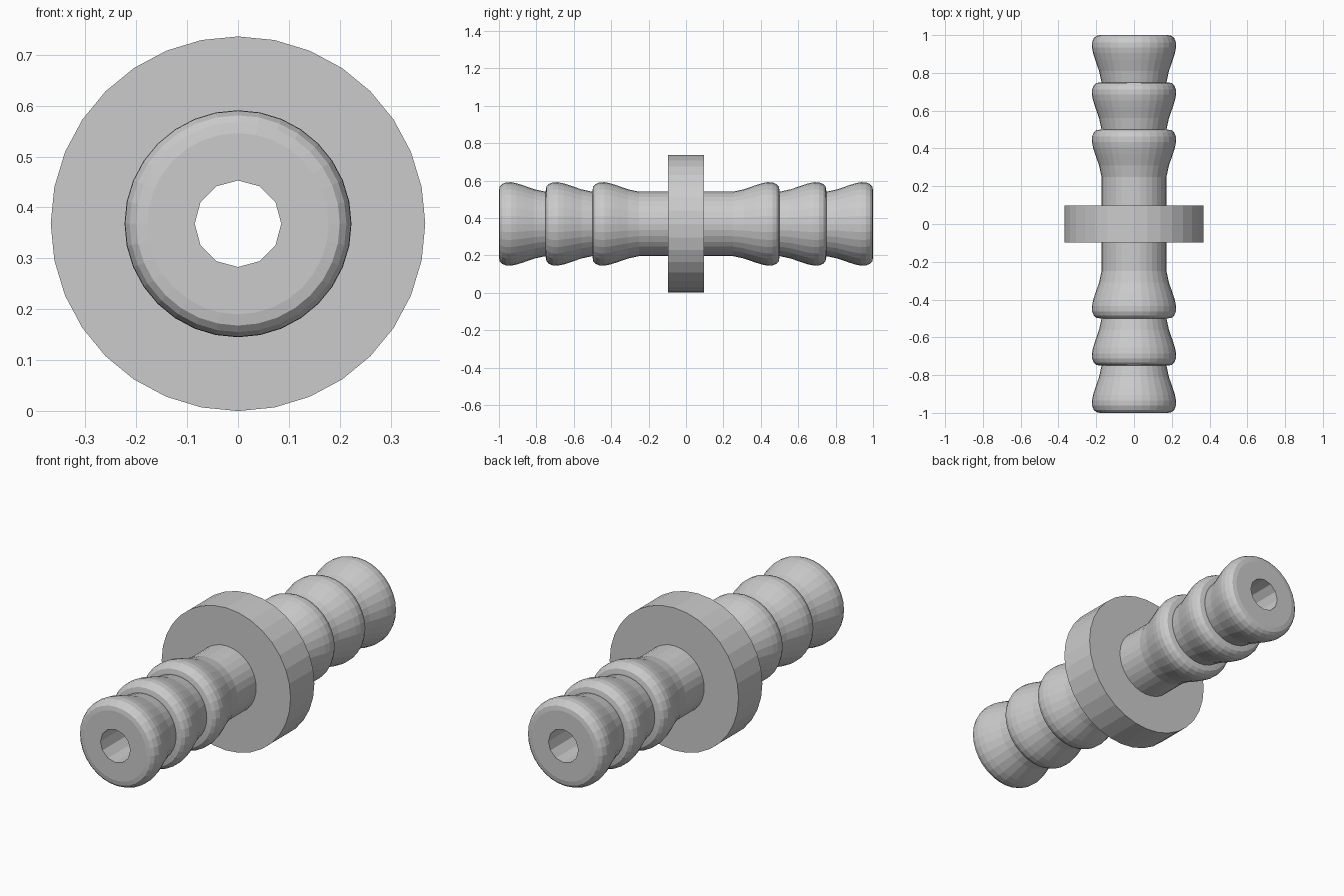
import bpy, bmesh, math
from mathutils import Vector

if "Cube" in bpy.data.objects:
    bpy.data.objects.remove(bpy.data.objects["Cube"])

AXIS_Z = 0.368      # height of the centre line
COLLAR_R = 0.368
NECK_R = 0.172


def lathe(name, profile, sides):
    """Revolve (y, radius) points around the Y axis."""
    bm = bmesh.new()
    verts = [bm.verts.new((0, y, r)) for y, r in profile]
    edges = [bm.edges.new(pair) for pair in zip(verts, verts[1:])]
    bmesh.ops.spin(bm, geom=verts + edges, cent=(0, 0, 0), axis=(0, 1, 0),
                   angle=math.tau, steps=sides, use_duplicate=False)
    bmesh.ops.remove_doubles(bm, verts=bm.verts, dist=1e-4)
    bmesh.ops.recalc_face_normals(bm, faces=bm.faces)
    mesh = bpy.data.meshes.new(name)
    bm.to_mesh(mesh)
    bm.free()
    obj = bpy.data.objects.new(name, mesh)
    obj.location = Vector((0, 0, AXIS_Z))
    bpy.context.collection.objects.link(obj)
    return obj


# One barb: flares outward from the neck, then rounds over at its outer end
barb = [(0.0, NECK_R), (0.06, 0.185), (0.12, 0.206), (0.155, 0.217),
        (0.185, 0.223), (0.212, 0.222), (0.234, 0.213),
        (0.246, 0.2), (0.25, 0.178)]

# Half profile: collar, neck and three barbs, ending on the axis
half = [(0.097, COLLAR_R), (0.097, NECK_R)]
for start in (0.25, 0.5, 0.75):
    half += [(start + y, r) for y, r in barb]
half.append((1.0, 0.0))

# Whole fitting is the half profile mirrored across the collar
profile = [(-y, r) for y, r in reversed(half)] + half
fitting = lathe("barbed_hose_fitting", profile, 32)

# Bore running through the full length
bore = lathe("bore_cutter", [(-1.1, 0), (-1.1, 0.085), (1.1, 0.085), (1.1, 0)], 12)
bore.hide_render = True
bore.hide_viewport = False
bore.display_type = 'WIRE'
cut = fitting.modifiers.new("bore", 'BOOLEAN')
cut.operation = 'DIFFERENCE'
cut.solver = 'EXACT'
cut.object = bore
